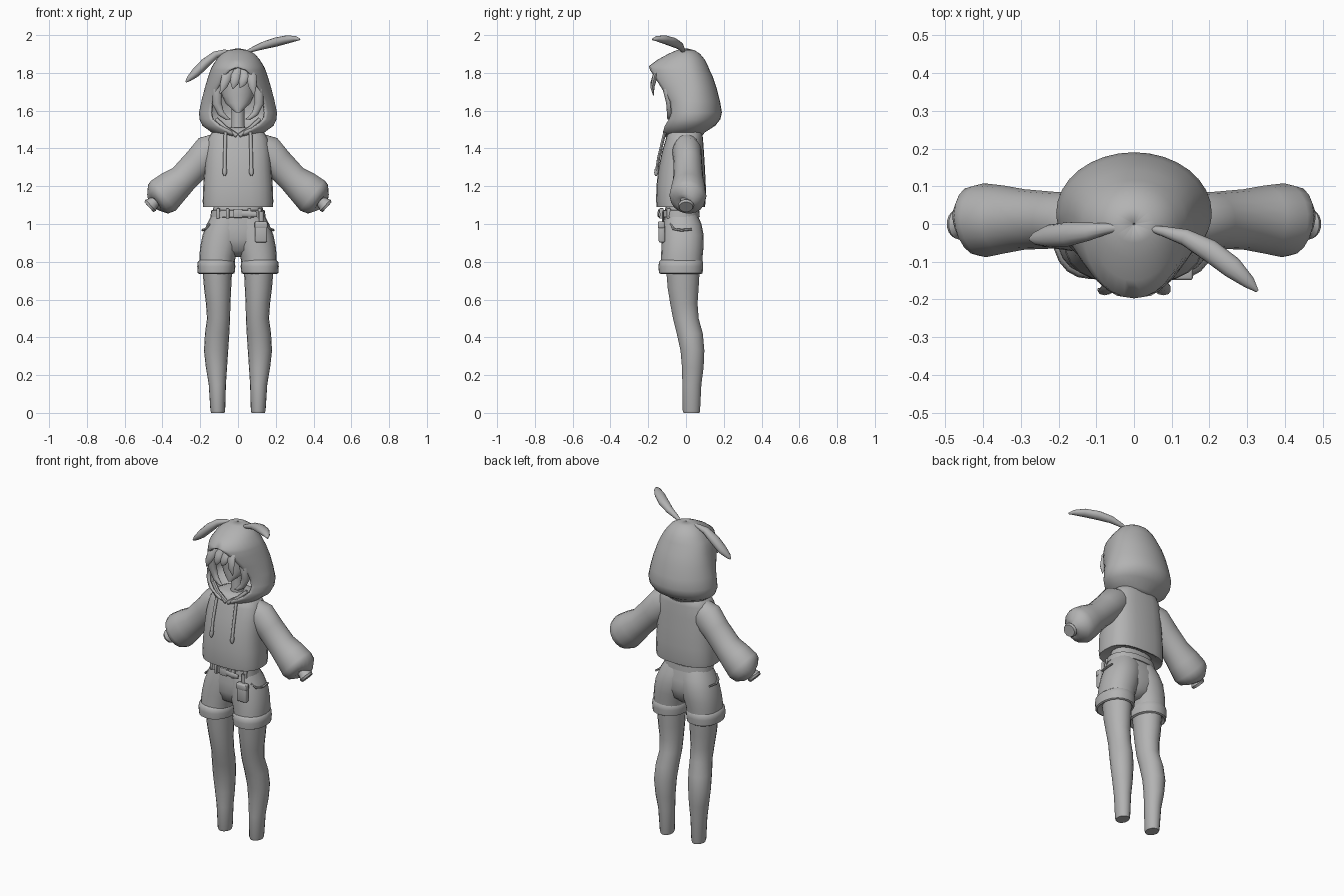
import bpy, bmesh, math
from mathutils import Vector

GREY = bpy.data.materials.new("soft grey")
GREY.diffuse_color = (0.45, 0.45, 0.45, 1)


def finish(name, bm, angle=45):
    bmesh.ops.remove_doubles(bm, verts=bm.verts, dist=0.0008)
    bmesh.ops.recalc_face_normals(bm, faces=bm.faces)
    me = bpy.data.meshes.new(name)
    bm.to_mesh(me)
    bm.free()
    me.materials.append(GREY)
    ob = bpy.data.objects.new(name, me)
    bpy.context.collection.objects.link(ob)
    bpy.ops.object.select_all(action='DESELECT')
    ob.select_set(True)
    bpy.context.view_layer.objects.active = ob
    bpy.ops.object.shade_smooth_by_angle(angle=math.radians(angle))
    return ob


def skin(name, rings, closed=True, caps=True, angle=45):
    """Bridge a list of equally long point rings."""
    bm = bmesh.new()
    rows = [[bm.verts.new(p) for p in r] for r in rings]
    n = len(rows[0])
    for a, b in zip(rows, rows[1:]):
        for i in range(n if closed else n - 1):
            j = (i + 1) % n
            bm.faces.new((a[i], a[j], b[j], b[i]))
    if caps:
        bm.faces.new(rows[0])
        bm.faces.new(rows[-1])
    return finish(name, bm, angle)


def power(c, e):
    return math.copysign(abs(c) ** (2 / e), c)


def column(name, levels, n=20, e=2.0, angle=45):
    """Upright loft from levels (z, x0, x1, y0, y1)."""
    rings = []
    for z, x0, x1, y0, y1 in levels:
        ring = []
        for i in range(n):
            t = 2 * math.pi * i / n
            ring.append(((x0 + x1) / 2 + (x1 - x0) / 2 * power(math.cos(t), e),
                         (y0 + y1) / 2 + (y1 - y0) / 2 * power(math.sin(t), e), z))
        rings.append(ring)
    return skin(name, rings, angle=angle)


def tube(name, stations, n=12, ref=(0, 1, 0), angle=45):
    """Loft along a path of (x, y, z, radius along ref, radius across)."""
    pts = [Vector(s[:3]) for s in stations]
    rings = []
    for i, s in enumerate(stations):
        t = (pts[min(i + 1, len(pts) - 1)] - pts[max(i - 1, 0)]).normalized()
        u = Vector(ref)
        u = (u - t * u.dot(t)).normalized()
        v = t.cross(u)
        rings.append([pts[i] + u * s[3] * math.cos(2 * math.pi * k / n)
                      + v * s[4] * math.sin(2 * math.pi * k / n) for k in range(n)])
    return skin(name, rings, angle=angle)


def box(name, centre, size, bevel=0.006):
    bm = bmesh.new()
    bmesh.ops.create_cube(bm, size=1)
    for v in bm.verts:
        v.co = Vector(centre) + Vector(a * b for a, b in zip(v.co, size))
    bmesh.ops.bevel(bm, geom=bm.edges[:], offset=bevel, segments=2, affect='EDGES', profile=0.5)
    return finish(name, bm)


def mirrored(levels, s):
    return [(z, s * x0, s * x1, y0, y1) for z, x0, x1, y0, y1 in levels]


# Loose cropped top, tucked under at the hem
column("hoodie_body", [
    (1.115, -.12, .12, -.11, .06), (1.092, -.175, .175, -.145, .09),
    (1.09, -.185, .185, -.155, .10), (1.12, -.187, .187, -.158, .104),
    (1.20, -.184, .184, -.157, .105), (1.30, -.177, .177, -.145, .10),
    (1.38, -.172, .172, -.128, .095), (1.45, -.16, .16, -.107, .09),
    (1.49, -.135, .135, -.095, .085), (1.51, -.09, .09, -.07, .07)], n=24, e=2.7)

# Hood: (z, half width, widest y, back y, opening half width, opening y)
hood_levels = [
    (1.46, .085, 0, .08, .004, -.10), (1.485, .14, 0, .10, .04, -.123),
    (1.52, .188, .02, .155, .10, -.112), (1.555, .204, .025, .182, .138, -.09),
    (1.59, .206, .03, .19, .146, -.078), (1.65, .194, .03, .18, .138, -.085),
    (1.72, .176, .03, .162, .112, -.13), (1.78, .158, .02, .142, .08, -.168),
    (1.815, .146, .01, .125, .045, -.19), (1.835, .137, .005, .117, 0, -.197),
    (1.87, .115, 0, .10, 0, -.15), (1.90, .09, 0, .075, 0, -.095),
    (1.92, .055, 0, .045, 0, -.05), (1.93, .004, 0, .004, 0, -.004)]
rings = []
for z, w, yc, yb, xe, ye in hood_levels:
    end = math.acos(xe / w)
    front = (yc - ye) / math.sin(end)
    side = []
    for i in range(9):                       # back quarter
        t = math.pi / 2 * (1 - i / 8)
        side.append((w * math.cos(t), yc + (yb - yc) * math.sin(t), z))
    for i in range(1, 9):                    # front part up to the opening
        t = end * i / 8
        side.append((w * math.cos(t), yc - front * math.sin(t), z))
    rings.append([(-x, y, zz) for x, y, zz in side[:0:-1]] + side)
hood = skin("hood", rings, closed=False, caps=False, angle=60)
shell = hood.modifiers.new("thickness", 'SOLIDIFY')
shell.thickness = 0.014
shell.offset = -1

# Ears on the hood, one drooping and one raised
tube("drooping_ear", [(-.03, -.01, 1.91, .008, .008), (-.07, -.012, 1.912, .014, .012),
     (-.12, -.02, 1.895, .024, .02), (-.175, -.027, 1.85, .032, .026),
     (-.225, -.032, 1.80, .03, .024), (-.26, -.038, 1.768, .018, .014),
     (-.276, -.04, 1.752, .004, .004)])
tube("raised_ear", [(.045, -.012, 1.91, .008, .008), (.08, -.02, 1.925, .014, .013),
     (.135, -.035, 1.945, .022, .02), (.20, -.07, 1.963, .03, .024),
     (.26, -.115, 1.977, .029, .022), (.305, -.155, 1.981, .017, .014),
     (.327, -.178, 1.977, .004, .004)])

# Face and neck
column("head", [(1.59, -.012, .012, -.09, -.065), (1.61, -.035, .035, -.092, -.03),
                (1.64, -.066, .066, -.092, .02), (1.68, -.085, .085, -.092, .07),
                (1.73, -.092, .092, -.095, .09), (1.78, -.085, .085, -.09, .08),
                (1.82, -.06, .06, -.07, .05), (1.84, -.02, .02, -.03, .02)])
column("neck", [(1.47, -.05, .05, -.05, .045), (1.52, -.035, .035, -.045, .03),
                (1.64, -.034, .034, -.045, .03)], n=12)

# Fringe tufts falling out of the hood
for k, (x0, x1, x2, z2) in enumerate([(-.02, -.06, -.095, 1.69), (.01, -.012, -.028, 1.715),
                                      (.03, .035, .01, 1.72), (.045, .07, .085, 1.68)]):
    tube(f"fringe_tuft_{k + 1}", [(x0, -.13, 1.835, .012, .02), (x1, -.165, 1.78, .014, .028),
         ((x1 + x2) / 2, -.178, (1.77 + z2) / 2, .011, .02), (x2, -.172, z2, .002, .002)], n=8)

for s, side in ((-1, "right"), (1, "left")):
    # Side lock curling in towards the neck
    tube(f"{side}_hair_lock", [(s * .085, -.09, 1.78, .02, .02), (s * .108, -.10, 1.71, .022, .026),
         (s * .112, -.085, 1.64, .02, .026), (s * .09, -.085, 1.585, .016, .018),
         (s * .06, -.09, 1.56, .01, .01), (s * .04, -.092, 1.555, .002, .002)], n=10)
    # Folded collar edge
    tube(f"{side}_collar", [(s * .115, -.075, 1.555, .012, .012), (s * .07, -.095, 1.51, .014, .014),
         (s * .005, -.105, 1.468, .012, .012)], n=8)
    # Drawstring with a tip
    tube(f"{side}_drawstring", [(s * .066, -.112, 1.485, .008, .009), (s * .068, -.128, 1.42, .008, .009),
         (s * .07, -.145, 1.35, .008, .009), (s * .07, -.155, 1.285, .008, .009)], n=8)
    tube(f"{side}_string_tip", [(s * .07, -.154, 1.292, .011, .012), (s * .071, -.158, 1.27, .011, .012),
         (s * .071, -.159, 1.255, .005, .005)], n=8)
    # Puffy sleeve and gathered cuff
    tube(f"{side}_sleeve", [(s * x, y, z, a, b) for x, y, z, a, b in [
        (.09, 0, 1.425, .06, .065), (.15, .005, 1.385, .078, .092), (.21, .01, 1.325, .075, .082),
        (.29, .012, 1.24, .08, .08), (.345, .012, 1.195, .09, .094), (.395, .01, 1.15, .098, .104),
        (.422, .008, 1.132, .092, .094), (.445, .003, 1.115, .06, .056), (.448, 0, 1.112, .034, .034)]],
        n=18)
    tube(f"{side}_cuff", [(s * x, 0, z, r, r) for x, z, r in [
        (.435, 1.124, .03), (.453, 1.108, .034), (.462, 1.099, .042), (.472, 1.09, .036),
        (.472, 1.09, .026), (.455, 1.106, .022)]], n=14)
    # Leg, ending at the ankle
    column(f"{side}_leg", mirrored([
        (0, .072, .142, -.014, .072), (.012, .068, .146, -.018, .075), (.15, .064, .155, -.02, .082),
        (.24, .058, .17, -.022, .094), (.33, .052, .18, -.03, .098), (.42, .046, .175, -.05, .09),
        (.50, .042, .164, -.07, .068), (.58, .04, .17, -.085, .062), (.66, .036, .18, -.098, .068),
        (.78, .03, .19, -.108, .075)], s), n=18)
    # Short trouser leg and its rolled cuff
    column(f"{side}_shorts_leg", mirrored([
        (.77, .022, .205, -.135, .084), (.83, .012, .205, -.132, .088), (.88, -.005, .2, -.13, .093),
        (.94, -.02, .188, -.126, .094), (1.0, -.03, .165, -.12, .082), (1.05, -.03, .138, -.11, .06)],
        s), n=20, e=2.2)
    column(f"{side}_shorts_cuff", mirrored([
        (.75, .04, .19, -.112, .066), (.735, .03, .205, -.132, .08), (.74, .018, .213, -.143, .088),
        (.775, .014, .216, -.146, .091), (.80, .017, .213, -.143, .09), (.812, .028, .2, -.13, .08)],
        s), n=20, e=2.2)
    # Slanted pocket edge on the hip
    tube(f"{side}_pocket_edge", [(s * .148, -.082, 1.0, .006, .006), (s * .172, -.068, .975, .007, .007),
         (s * .186, -.025, .967, .007, .007), (s * .183, .03, .972, .006, .006)], n=6, ref=(0, 0, 1))

# Hips joining both trouser legs
column("shorts_hips", [(.825, -.03, .03, -.05, .03), (.86, -.10, .10, -.105, .07),
                       (.92, -.165, .165, -.122, .086), (.98, -.17, .17, -.122, .084),
                       (1.04, -.142, .142, -.115, .066), (1.11, -.125, .125, -.105, .055)], n=24, e=2.3)

# Belt with loops, buckle and a hanging pouch
column("belt", [(1.035, -.135, .135, -.12, .06), (1.037, -.146, .146, -.132, .073),
                (1.072, -.142, .142, -.13, .071), (1.075, -.13, .13, -.115, .06)], n=28, e=2.3)
for k, x in enumerate((-.105, -.055, .06, .115)):
    box(f"belt_loop_{k + 1}", (x, -.13 + 3 * max(0, abs(x) - .06) ** 1.5, 1.056), (.018, .022, .055), .004)
box("buckle", (.0, -.136, 1.056), (.05, .022, .048))
tube("belt_end", [(.02, -.142, 1.056, .006, .017), (.06, -.146, 1.053, .006, .017),
                  (.1, -.14, 1.05, .005, .014)], n=8)
box("pouch", (.122, -.128, .955), (.064, .034, .105), .008)
box("pouch_flap", (.122, -.131, .995), (.068, .036, .036), .007)
tube("pouch_strap", [(.122, -.122, 1.0, .006, .012), (.122, -.122, 1.065, .006, .012)], n=8)
